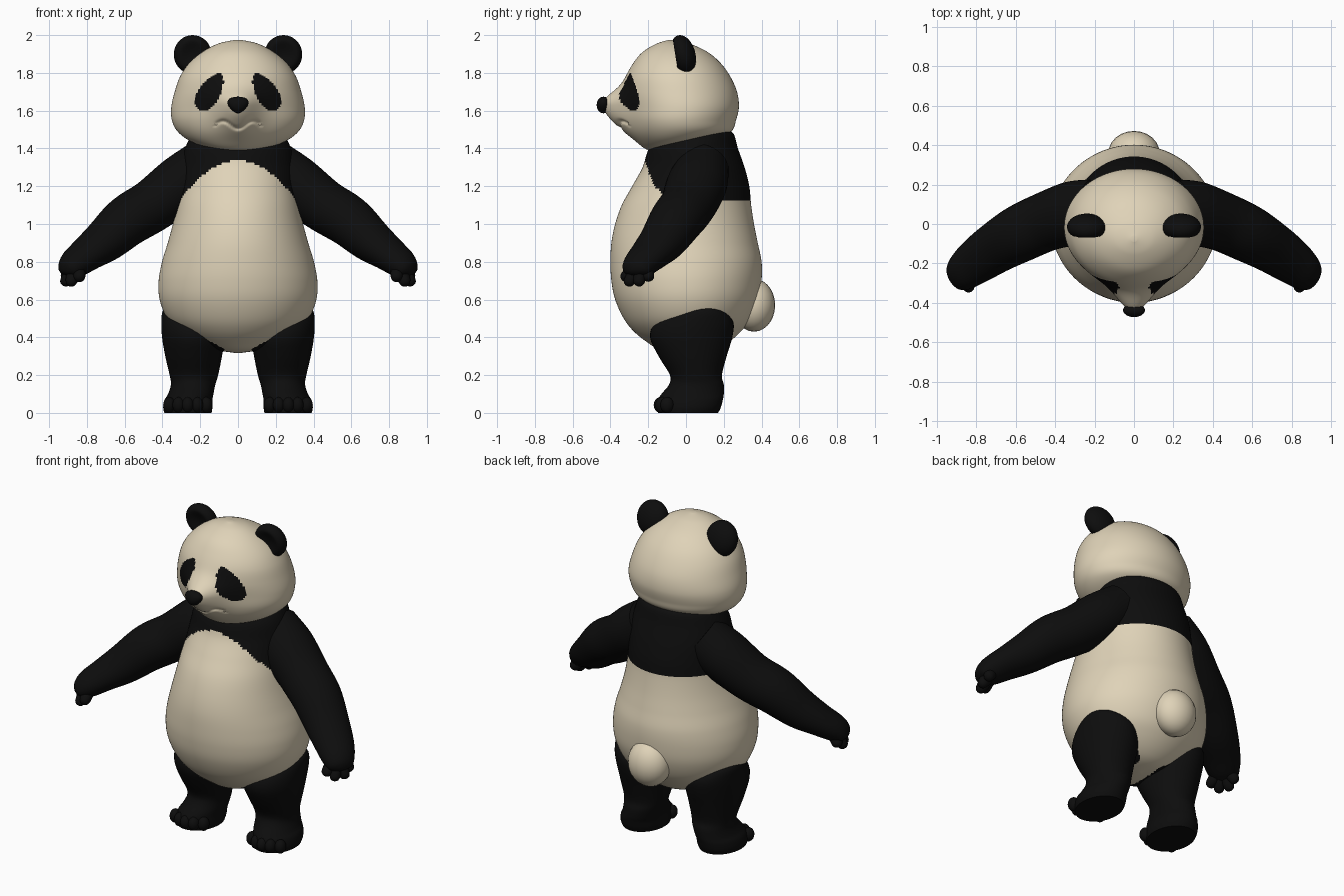
import bpy, bmesh, math
from mathutils import Vector

if "Cube" in bpy.data.objects:
    bpy.data.objects.remove(bpy.data.objects["Cube"])


def material(name, rgb):
    m = bpy.data.materials.new(name)
    m.diffuse_color = (*rgb, 1)
    m.use_nodes = True
    m.node_tree.nodes["Principled BSDF"].inputs["Base Color"].default_value = m.diffuse_color
    return m


CREAM = material("cream fur", (0.74, 0.65, 0.48))
BLACK = material("black fur", (0.004, 0.004, 0.004))


def smooth_rows(rows, steps):
    """Catmull-Rom interpolation of tuples of numbers."""
    out = []
    for i in range(len(rows) - 1):
        a, b, c, d = (rows[max(i - 1, 0)], rows[i], rows[i + 1],
                      rows[min(i + 2, len(rows) - 1)])
        for k in range(steps):
            t = k / steps
            out.append([0.5 * (2 * q + (r - p) * t + (2 * p - 5 * q + 4 * r - s) * t * t
                               + (3 * q - p - 3 * r + s) * t ** 3)
                        for p, q, r, s in zip(a, b, c, d)])
    return out + [list(rows[-1])]


def finish(name, bm, mats, rule=None):
    bmesh.ops.recalc_face_normals(bm, faces=bm.faces)
    if rule:
        for f in bm.faces:
            f.material_index = int(rule(f.calc_center_median()))
    me = bpy.data.meshes.new(name)
    bm.to_mesh(me)
    bm.free()
    ob = bpy.data.objects.new(name, me)
    bpy.context.collection.objects.link(ob)
    for m in mats:
        me.materials.append(m)
    bpy.ops.object.select_all(action='DESELECT')
    ob.select_set(True)
    bpy.context.view_layer.objects.active = ob
    bpy.ops.object.shade_smooth_by_angle(angle=math.radians(50))
    return ob


def loft(name, rings, mats, rule=None):
    bm = bmesh.new()
    vs = [[bm.verts.new(p) for p in ring] for ring in rings]
    n = len(vs[0])
    for a, b in zip(vs, vs[1:]):
        for i in range(n):
            j = (i + 1) % n
            bm.faces.new((a[i], a[j], b[j], b[i]))
    bm.faces.new(vs[0])
    bm.faces.new(vs[-1])
    return finish(name, bm, mats, rule)


def stack(rows, steps, n, side=1, shape=None):
    """Level oval rings from rows of z, x0, x1, y0, y1."""
    rings = []
    for z, x0, x1, y0, y1 in smooth_rows(rows, steps):
        ring = []
        for i in range(n):
            a = math.tau * i / n
            p = Vector((side * ((x0 + x1) / 2 + (x1 - x0) / 2 * math.cos(a)),
                        (y0 + y1) / 2 + (y1 - y0) / 2 * math.sin(a), z))
            ring.append(shape(p) if shape else p)
        rings.append(ring)
    return rings


def tube(rows, steps, n, side=1):
    """Rings across a path from rows of x, y, z, vertical and level radius."""
    pts = smooth_rows(rows, steps)
    rings = []
    for i, (x, y, z, rv, rh) in enumerate(pts):
        t = Vector(pts[min(i + 1, len(pts) - 1)][:3]) - Vector(pts[max(i - 1, 0)][:3])
        h = t.cross(Vector((0, 0, 1))).normalized()
        v = h.cross(t).normalized()
        ring = []
        for k in range(n):
            a = math.tau * k / n
            p = Vector((x, y, z)) + h * rh * math.cos(a) + v * rv * math.sin(a)
            ring.append(Vector((side * p.x, p.y, p.z)))
        rings.append(ring)
    return rings


def ball(name, centre, radii, mat, shape=None, segs=24):
    bm = bmesh.new()
    bmesh.ops.create_uvsphere(bm, u_segments=segs, v_segments=segs // 2 + 2, radius=1)
    for v in bm.verts:
        p = shape(v.co.copy()) if shape else v.co
        v.co = Vector(centre) + Vector([a * b for a, b in zip(p, radii)])
    return finish(name, bm, [mat])


def sym(rows):
    return [(z, -r, r, y0, y1) for z, r, y0, y1 in rows]


# Body: cream belly with a black shoulder band and black hips
def body_black(c):
    if c.z < 0.30 + 0.53 * abs(c.x) and abs(c.x) > 0.07 and -0.19 < c.y < 0.25:
        return c.z < 0.53
    if c.y > -0.05:
        return c.z > 1.12
    return c.z > 1.335 - 2.2 * c.x ** 2


body = sym([(.318, .02, -.05, .05), (.335, .13, -.14, .15), (.37, .22, -.20, .22),
            (.43, .31, -.275, .29), (.50, .375, -.33, .345), (.60, .415, -.375, .385),
            (.70, .42, -.395, .40), (.80, .402, -.40, .40), (.90, .372, -.395, .38),
            (1.0, .345, -.375, .36), (1.1, .325, -.34, .345), (1.2, .31, -.285, .335),
            (1.3, .30, -.23, .31), (1.4, .28, -.195, .275), (1.48, .24, -.12, .25),
            (1.5, .20, -.10, .20)])
loft("body", stack(body, 8, 128), [CREAM, BLACK], body_black)


# Head: muzzle bulge and mouth groove pushed out of the face, painted eye patches
def face_shape(p):
    if p.y < -0.05:
        s = 0.085 if p.z > 1.63 else 0.14
        front = min(1, (-0.05 - p.y) / 0.15)
        bump = 0.125 * math.exp(-(p.x / 0.11) ** 2 - ((p.z - 1.63) / s) ** 2)
        if abs(p.x) < 0.12:
            mouth = 1.525 + 0.02 * math.sin(abs(p.x) / 0.12 * math.pi * 1.5 - 1.57)
            bump -= 0.014 * math.exp(-((p.z - mouth) / 0.010) ** 2)
        p.y -= bump * front
    return p


def eye_patch(c):
    dx, dz = abs(c.x) - 0.148, c.z - 1.70
    along, across = 0.53 * dx - 0.85 * dz, 0.85 * dx + 0.53 * dz
    width = 0.056 + 0.10 * along
    return c.y < -0.1 and (along / 0.112) ** 2 + (across / width) ** 2 < 1


head = sym([(1.378, .02, -.16, -.10), (1.40, .15, -.21, .03), (1.44, .255, -.25, .15),
            (1.49, .32, -.285, .24), (1.55, .35, -.305, .265), (1.62, .353, -.315, .28),
            (1.70, .335, -.325, .27), (1.78, .307, -.315, .235), (1.85, .26, -.28, .185),
            (1.91, .19, -.23, .115), (1.955, .105, -.155, .02), (1.975, .015, -.09, -.06)])
loft("head", stack(head, 12, 192, shape=face_shape), [CREAM, BLACK], eye_patch)


# Nose: wide on top, narrowing downward
def nose_shape(p):
    p.x *= 0.8 + 0.3 * p.z
    return p


ball("nose", (0, -.437, 1.63), (.066, .036, .044), BLACK, nose_shape)

# Tail
ball("tail", (0, .36, .57), (.13, .112, .14), CREAM)


# Ears: cupped at the front
def ear_shape(p):
    if p.y < 0:
        p.y *= 1 - 0.6 * max(0, 1 - (p.x ** 2 + p.z ** 2) / 0.6)
    p.y -= 0.25 * p.z
    return p


arm = [(.18, .10, 1.31, .14, .13), (.30, .06, 1.215, .15, .16), (.45, .01, 1.10, .14, .15),
       (.58, -.05, 1.02, .135, .145), (.70, -.12, .915, .115, .13), (.80, -.19, .84, .09, .115),
       (.87, -.245, .785, .075, .095), (.905, -.265, .745, .05, .07),
       (.915, -.27, .73, .015, .02)]
leg = [(0, .14, .39, -.148, .17), (.03, .135, .396, -.152, .185), (.07, .135, .388, -.148, .195),
       (.10, .13, .37, -.13, .20), (.15, .12, .355, -.09, .20), (.20, .105, .362, -.085, .19),
       (.30, .085, .385, -.145, .215), (.40, .07, .402, -.19, .245),
       (.48, .10, .406, -.16, .25), (.54, .20, .398, -.05, .20), (.57, .28, .36, .05, .12)]
fingertips = [(.915, -.195, .715), (.917, -.25, .69), (.885, -.305, .69), (.838, -.325, .715)]

for s, side in ((1, "left"), (-1, "right")):
    ball(side + "_ear", (s * .24, -.015, 1.897), (.10, .066, .103), BLACK, ear_shape, 32)
    loft(side + "_arm", tube(arm, 5, 32, s), [BLACK])
    loft(side + "_leg", stack(leg, 4, 40, s), [BLACK])
    # Fingers reach down from the palm
    for i, tip in enumerate(fingertips):
        palm, end = Vector((.85, -.23, .80)), Vector(tip)
        rows = [(*palm.lerp(end, t), r, r) for t, r in
                ((0, .03), (.5, .036), (.9, .032), (1.08, .022), (1.14, .006))]
        loft(f"{side}_finger_{i + 1}", tube(rows, 3, 12, s), [BLACK])
    # Toes along the front of the foot
    for i in range(5):
        u = (i - 2) / 2
        ball(f"{side}_toe_{i + 1}", (s * (.266 + .098 * u), -.135 + .035 * u * u, .042),
             (.032, .036, .042), BLACK, segs=16)
